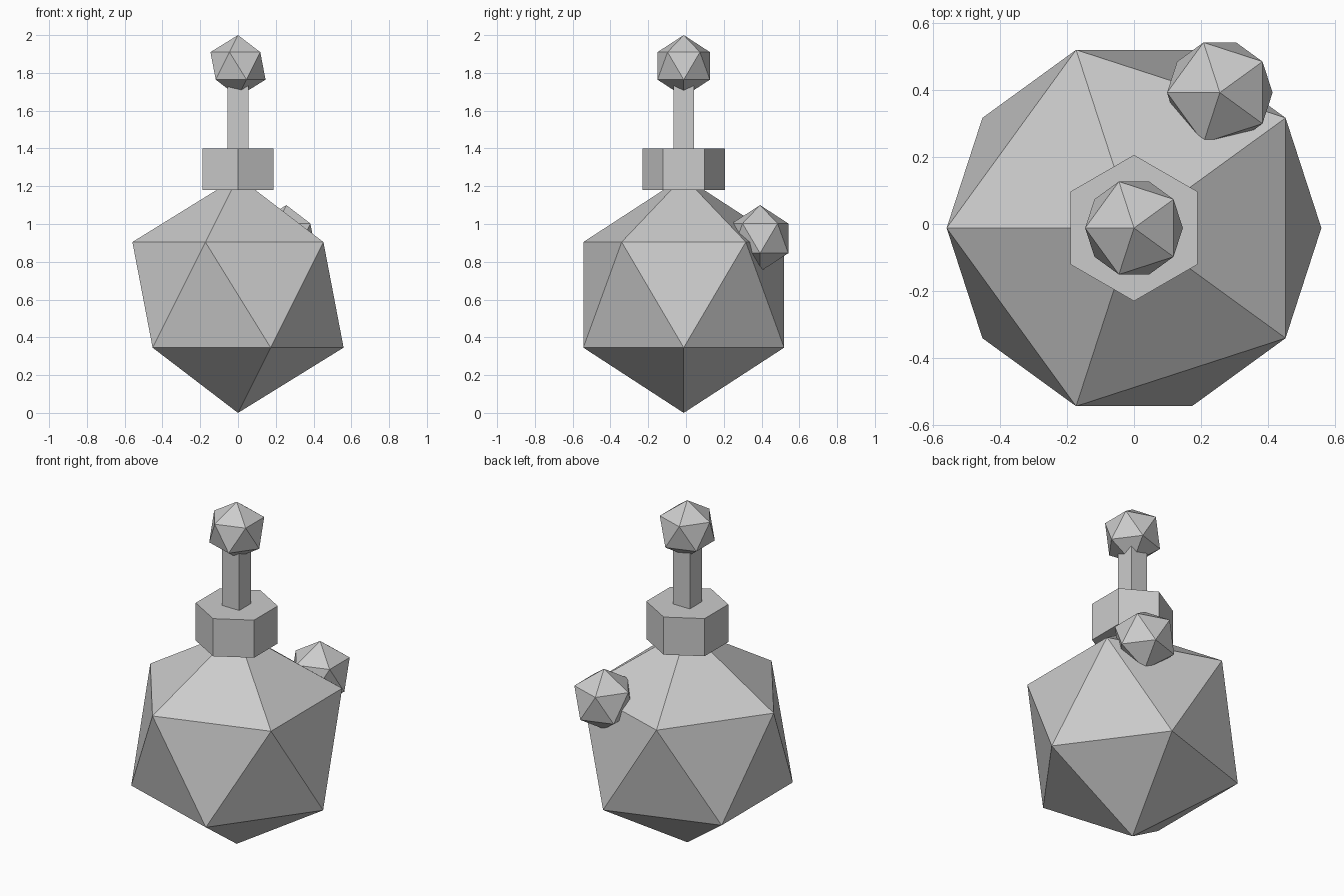
import bpy
import math

cube = bpy.data.objects.get("Cube")
if cube:
    bpy.data.objects.remove(cube, do_unlink=True)

AXIS_Y = -0.012  # the main parts share this vertical axis

# Single plain grey
grey = bpy.data.materials.new("plain grey")
grey.use_nodes = True
colour = (0.6, 0.6, 0.6, 1.0)
grey.diffuse_color = colour
grey.node_tree.nodes["Principled BSDF"].inputs["Base Color"].default_value = colour


def finish(name):
    obj = bpy.context.object
    obj.name = name
    obj.data.name = name
    obj.data.materials.clear()
    obj.data.materials.append(grey)
    bpy.ops.object.shade_flat()
    return obj


def icosahedron(name, radius, centre):
    bpy.ops.mesh.primitive_ico_sphere_add(
        subdivisions=1, radius=radius, location=centre, rotation=(0, 0, math.pi))
    return finish(name)


def prism(name, sides, radius, bottom, top, turn=0.0):
    bpy.ops.mesh.primitive_cylinder_add(
        vertices=sides, radius=radius, depth=top - bottom,
        location=(0, AXIS_Y, (bottom + top) / 2), rotation=(0, 0, turn))
    return finish(name)


# Faceted flask body with its collar
icosahedron("body", 0.625, (0, AXIS_Y, 0.625))
prism("collar", 6, 0.218, 1.18, 1.40)

# Square stem, sunk into the collar and the knob
prism("stem", 4, 0.055 * math.sqrt(2), 1.35, 1.80, math.pi / 4)
icosahedron("knob", 0.163, (0, AXIS_Y, 1.837))

# Small faceted lump on the back left shoulder
icosahedron("side_lump", 0.176, (0.256, 0.392, 0.924))
